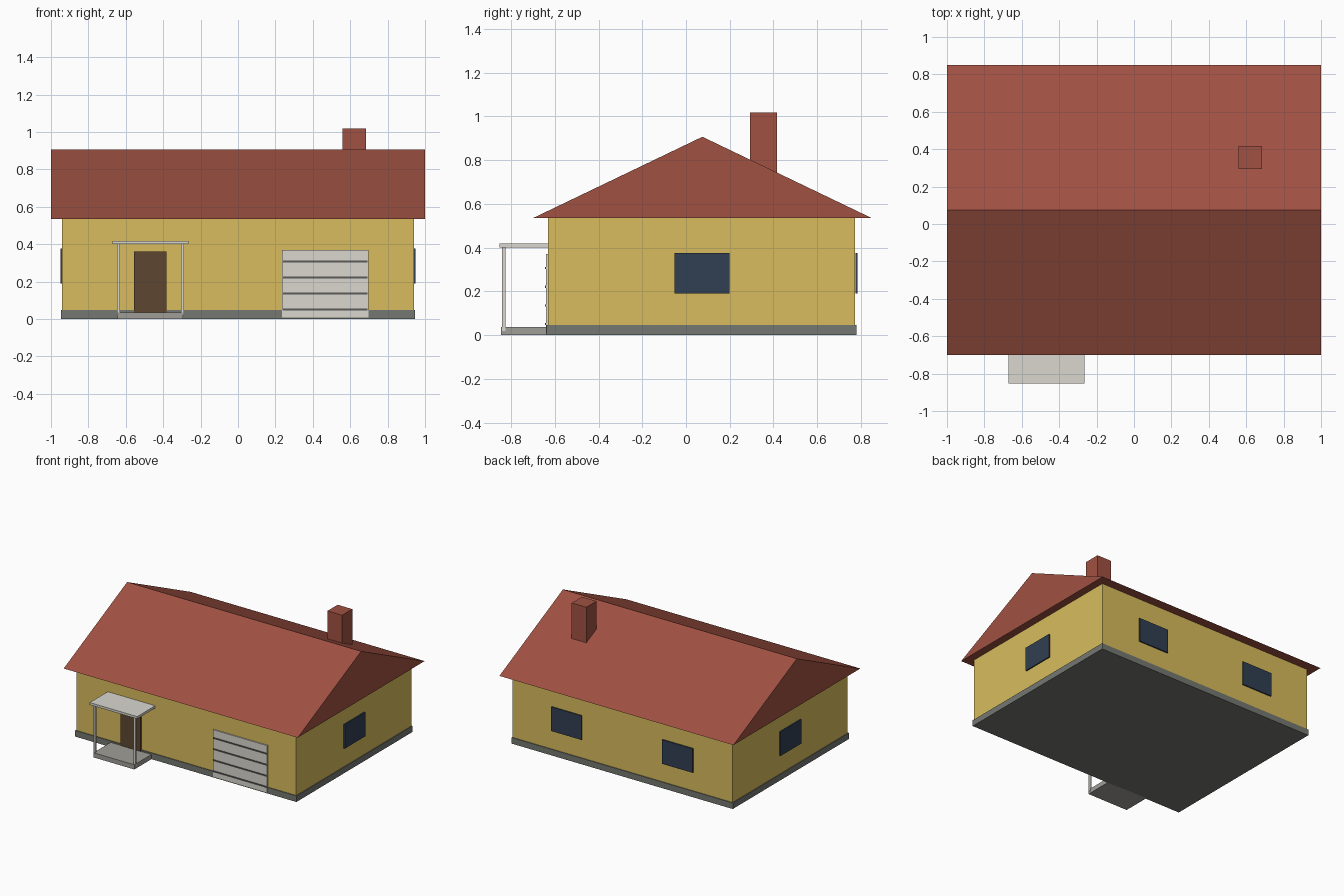
import bpy, bmesh

if "Cube" in bpy.data.objects:
    bpy.data.objects.remove(bpy.data.objects["Cube"])

def material(name, r, g, b):
    """Flat colour from 0-255 screen values."""
    lin = lambda c: ((c / 255 + 0.055) / 1.055) ** 2.4 if c > 10 else c / 255 / 12.92
    m = bpy.data.materials.new(name)
    m.diffuse_color = (lin(r), lin(g), lin(b), 1)
    m.use_nodes = True
    m.node_tree.nodes["Principled BSDF"].inputs["Base Color"].default_value = m.diffuse_color
    return m

YELLOW = material("wall yellow", 216, 188, 93)
RED = material("roof red", 160, 81, 66)
STONE = material("foundation grey", 117, 120, 113)
STEP = material("step grey", 160, 158, 151)
WHITE = material("off white", 218, 215, 207)
GLASS = material("window blue", 49, 63, 82)
BROWN = material("door brown", 93, 70, 48)
DARK = material("groove grey", 90, 90, 88)

def finish(name, bm, mat):
    bmesh.ops.recalc_face_normals(bm, faces=bm.faces)
    mesh = bpy.data.meshes.new(name)
    bm.to_mesh(mesh)
    bm.free()
    mesh.materials.append(mat)
    ob = bpy.data.objects.new(name, mesh)
    bpy.context.collection.objects.link(ob)
    return ob

def box(name, x, y, z, mat):
    """Box from (min, max) ranges on each axis."""
    bm = bmesh.new()
    bmesh.ops.create_cube(bm, size=1)
    for v in bm.verts:
        v.co = [r[0] if c < 0 else r[1] for c, r in zip(v.co, (x, y, z))]
    return finish(name, bm, mat)

def prism(name, profile, x0, x1, mat):
    """Extrude a (y, z) profile along x."""
    bm = bmesh.new()
    face = bm.faces.new([bm.verts.new((x0, y, z)) for y, z in profile])
    ext = bmesh.ops.extrude_face_region(bm, geom=[face])
    for e in ext["geom"]:
        if isinstance(e, bmesh.types.BMVert):
            e.co.x = x1
    return finish(name, bm, mat)

FRONT, BACK, SIDE = -0.632, 0.774, 0.94

# House body
box("foundation", (-0.946, 0.946), (-0.638, 0.78), (0, 0.047), STONE)
box("walls", (-SIDE, SIDE), (FRONT, BACK), (0.047, 0.536), YELLOW)
prism("roof", [(-0.70, 0.535), (0.85, 0.535), (0.075, 0.907)], -1, 1, RED)
box("chimney", (0.56, 0.685), (0.293, 0.417), (0.70, 1.018), RED)

# Windows: one on each gable side, two at the back
WIN_Z = (0.19, 0.376)
for label, s in (("left", -1), ("right", 1)):
    xs = sorted((s * (SIDE + 0.0005), s * (SIDE + 0.01)))
    box(label + "_side_window", xs, (-0.053, 0.20), WIN_Z, GLASS)
    box(label + "_back_window", (s * 0.475 - 0.13, s * 0.475 + 0.13),
        (BACK + 0.0005, BACK + 0.01), WIN_Z, GLASS)

# Front door
box("front_door", (-0.557, -0.383), (FRONT - 0.009, FRONT), (0.035, 0.361), BROWN)

# Garage door with dark grooves
box("garage_door", (0.235, 0.698), (FRONT - 0.009, FRONT), (0.008, 0.37), WHITE)
for i in range(4):
    z = 0.05 + i * 0.0857
    box(f"garage_groove_{i + 1}", (0.24, 0.693), (FRONT - 0.014, FRONT - 0.008),
        (z - 0.005, z + 0.005), DARK)

# Porch
PORCH_X = -0.468
box("porch_step", (PORCH_X - 0.175, PORCH_X + 0.175), (-0.847, FRONT), (0, 0.036), STEP)
box("porch_canopy", (PORCH_X - 0.203, PORCH_X + 0.203), (-0.852, FRONT), (0.40, 0.418), WHITE)
for label, s in (("left", -1), ("right", 1)):
    px = PORCH_X + s * 0.172
    box(label + "_porch_post", (px - 0.008, px + 0.008), (-0.841, -0.825), (0.018, 0.402), WHITE)
